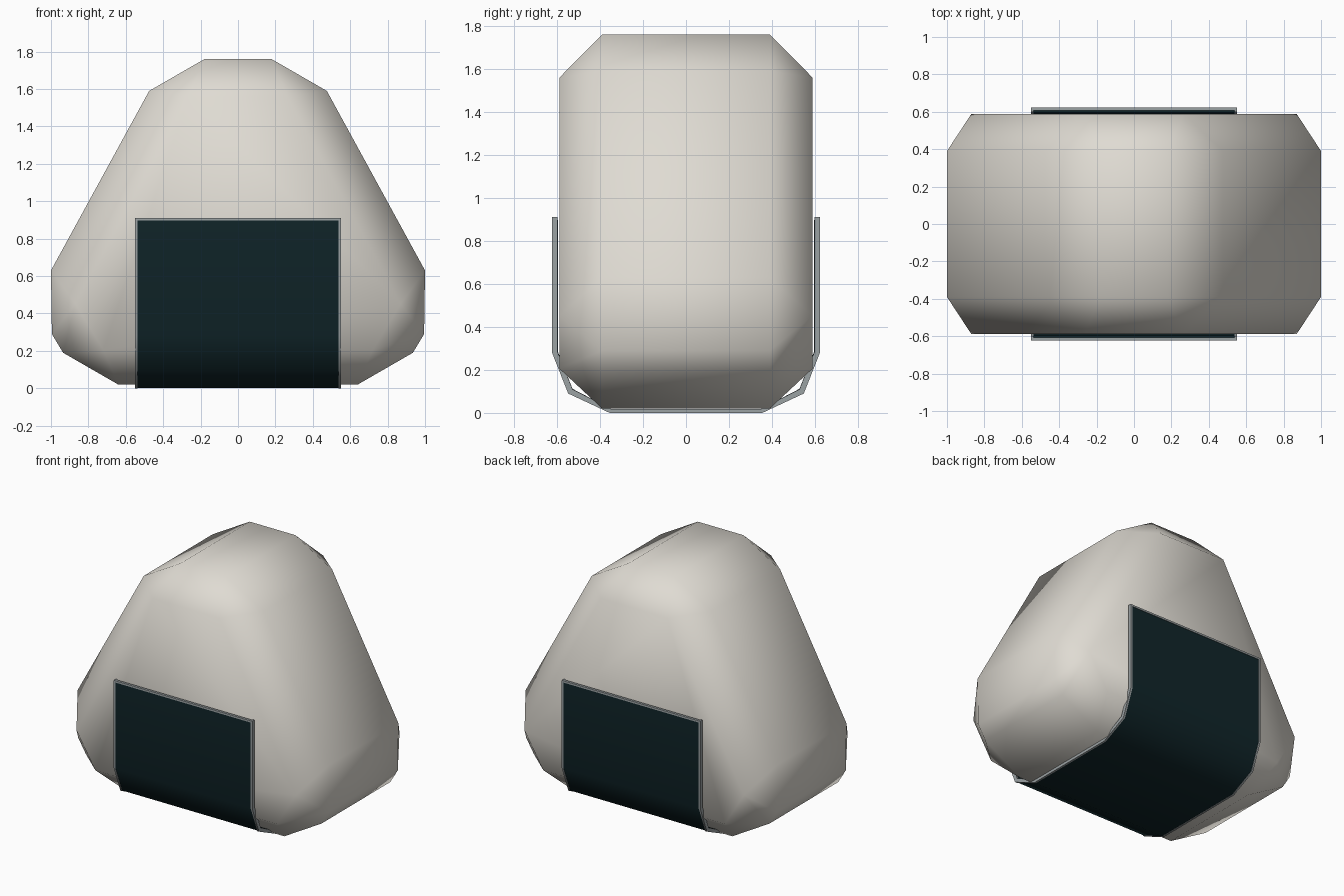
import bpy, bmesh, math

if "Cube" in bpy.data.objects:
    bpy.data.objects.remove(bpy.data.objects["Cube"])


def material(name, rgb):
    m = bpy.data.materials.new(name)
    m.diffuse_color = (*rgb, 1)
    m.use_nodes = True
    m.node_tree.nodes["Principled BSDF"].inputs["Base Color"].default_value = m.diffuse_color
    return m


RICE = material("warm white rice", (0.74, 0.71, 0.65))
NORI = material("dark green seaweed", (0.005, 0.018, 0.022))
EDGE = material("grey seaweed edge", (0.33, 0.36, 0.37))


def finish(name, bm, mat, angle):
    bmesh.ops.recalc_face_normals(bm, faces=bm.faces)
    mesh = bpy.data.meshes.new(name)
    bm.to_mesh(mesh)
    bm.free()
    mesh.materials.append(mat)
    ob = bpy.data.objects.new(name, mesh)
    bpy.context.collection.objects.link(ob)
    bpy.ops.object.select_all(action='DESELECT')
    ob.select_set(True)
    bpy.context.view_layer.objects.active = ob
    bpy.ops.object.shade_smooth_by_angle(angle=math.radians(angle))
    return ob


# Rice ball: rounded triangle outline with a smaller front and back face
outer = [(0.18, 1.76), (0.475, 1.59), (1.0, 0.63), (0.995, 0.29), (0.935, 0.19), (0.64, 0.02)]
inner = [(0.264, 1.56), (0.87, 0.452), (0.72, 0.205)]
bm = bmesh.new()
for ring, y in ((outer, 0.39), (inner, 0.588)):
    for x, z in ring:
        for sx in (-1, 1):
            for sy in (-1, 1):
                bm.verts.new((sx * x, sy * y, z))
bmesh.ops.convex_hull(bm, input=bm.verts)
bmesh.ops.dissolve_limit(bm, angle_limit=math.radians(2), verts=bm.verts, edges=bm.edges)
finish("rice_ball", bm, RICE, 180)


def wrap(name, out, inn, x0, x1, mat):
    """U-shaped band under the rice: half profiles (y, z), extruded from x0 to x1."""
    full = [[(-y, z) for y, z in half] + [(y, z) for y, z in reversed(half)] for half in (out, inn)]
    bm = bmesh.new()
    rows = [[[bm.verts.new((x, y, z)) for y, z in line] for line in full] for x in (x0, x1)]
    (oa, ia), (ob_, ib) = rows
    n = len(oa)
    for i in range(n - 1):
        j = i + 1
        bm.faces.new((oa[i], oa[j], ob_[j], ob_[i]))
        bm.faces.new((ia[i], ib[i], ib[j], ia[j]))
        bm.faces.new((oa[i], ia[i], ia[j], oa[j]))
        bm.faces.new((ob_[i], ob_[j], ib[j], ib[i]))
    for k in (0, n - 1):
        bm.faces.new((oa[k], ob_[k], ib[k], ia[k]))
    return finish(name, bm, mat, 75)


# Seaweed sheet folded under the rice
wrap("seaweed_sheet",
     [(0.62, 0.897), (0.62, 0.28), (0.545, 0.093), (0.355, 0.002)],
     [(0.596, 0.897), (0.596, 0.285), (0.528, 0.112), (0.35, 0.019)],
     -0.537, 0.537, NORI)

# Pale trim along both long edges
for side, a, b in (("left", -0.55, -0.537), ("right", 0.537, 0.55)):
    wrap(f"seaweed_edge_{side}",
         [(0.623, 0.91), (0.623, 0.28), (0.548, 0.09), (0.355, 0.0)],
         [(0.598, 0.91), (0.598, 0.285), (0.528, 0.11), (0.35, 0.019)],
         a, b, EDGE)

# Pale trim along the top edges, front and back
for side, y in (("front", -0.6145), ("back", 0.6145)):
    bm = bmesh.new()
    bmesh.ops.create_cube(bm, size=1)
    bmesh.ops.scale(bm, vec=(1.074, 0.017, 0.013), verts=bm.verts)
    bmesh.ops.translate(bm, vec=(0, y, 0.9035), verts=bm.verts)
    finish(f"seaweed_edge_{side}", bm, EDGE, 30)
